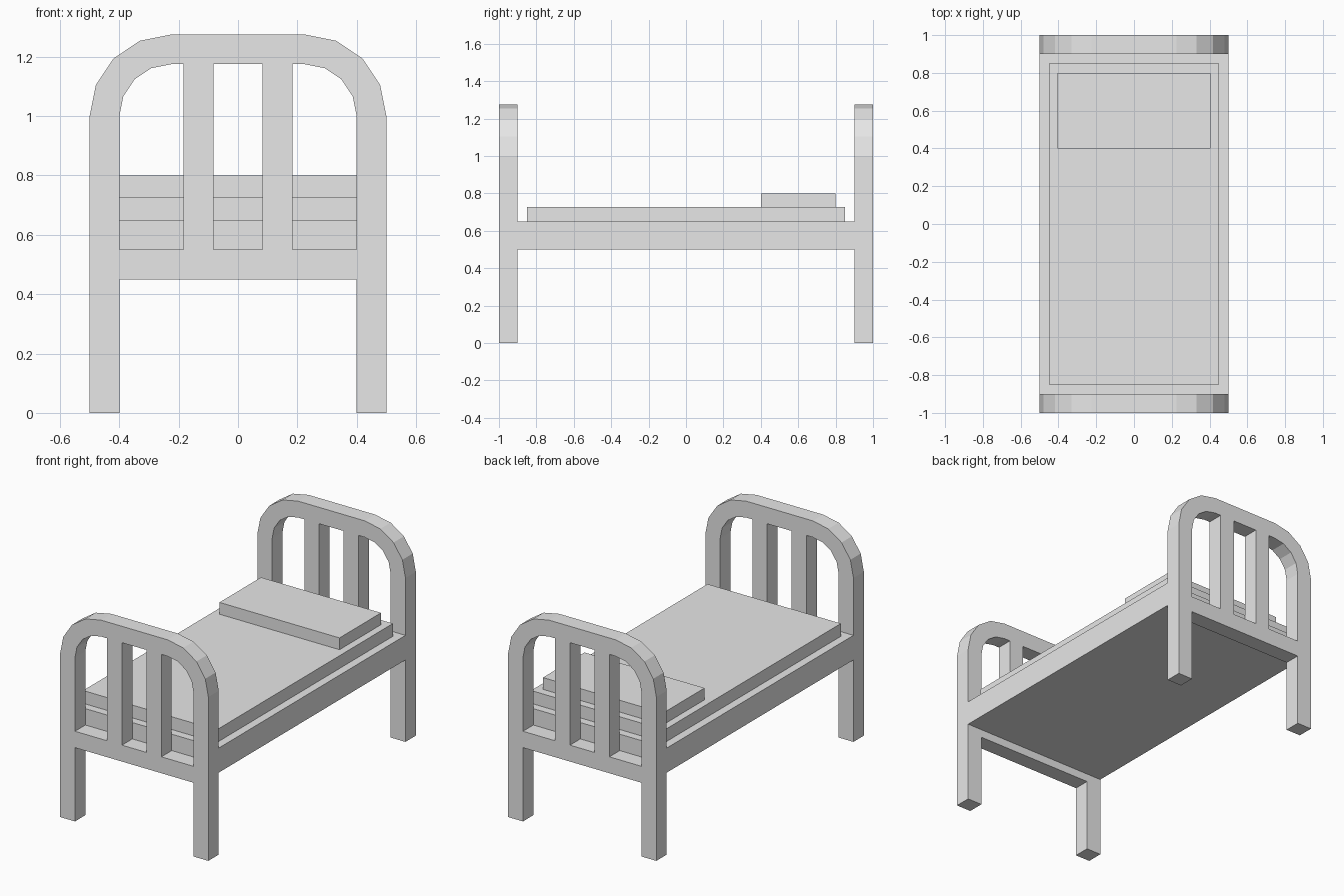
import bpy
from math import sin, cos, pi

cube = bpy.data.objects.get("Cube")
if cube:
    bpy.data.objects.remove(cube, do_unlink=True)

grey = bpy.data.materials.new("plain_grey")
grey.use_nodes = True
colour = (0.8, 0.8, 0.8, 1)
grey.diffuse_color = colour
grey.node_tree.nodes["Principled BSDF"].inputs["Base Color"].default_value = colour


def box(name, low, high):
    """Flat-sided block between two corners."""
    centre = [(a + b) / 2 for a, b in zip(low, high)]
    bpy.ops.mesh.primitive_cube_add(size=1, location=centre)
    ob = bpy.context.object
    ob.name = name
    ob.scale = [b - a for a, b in zip(low, high)]
    bpy.ops.object.transform_apply(location=False, rotation=False, scale=True)
    ob.data.materials.append(grey)


def corner(radius):
    """Rounded upper corner in four straight steps, from the side up to the top."""
    return [(0.225 + radius * cos(i * pi / 8), 1 + radius * sin(i * pi / 8))
            for i in range(5)]


def mirrored(points):
    return [(-x, z) for x, z in reversed(points)]


def end_frame(name, y):
    """Arched end with legs, cross rail and two upright slats."""
    half = [(0.4, 0.45), (0.4, 0), (0.5, 0)] + corner(0.275)
    side_hole = [(0.183, 0.55), (0.4, 0.55)] + corner(0.175) + [(0.183, 1.175)]
    mid_hole = [(0.083, 0.55), (0.083, 1.175)]
    loops = [half + mirrored(half), side_hole, mirrored(side_hole),
             mid_hole + mirrored(mid_hole)]

    curve = bpy.data.curves.new(name, "CURVE")
    curve.dimensions = "2D"
    curve.fill_mode = "BOTH"
    curve.extrude = 0.05
    for loop in loops:
        spline = curve.splines.new("POLY")
        spline.points.add(len(loop) - 1)
        for point, (x, z) in zip(spline.points, loop):
            point.co = (x, z, 0, 1)
        spline.use_cyclic_u = True
    curve.materials.append(grey)

    ob = bpy.data.objects.new(name, curve)
    bpy.context.collection.objects.link(ob)
    ob.location.y = y
    ob.rotation_euler.x = pi / 2
    bpy.ops.object.select_all(action="DESELECT")
    ob.select_set(True)
    bpy.context.view_layer.objects.active = ob
    bpy.ops.object.convert(target="MESH")
    bpy.ops.object.shade_flat()


# Arched ends
end_frame("headboard", 0.95)
end_frame("footboard", -0.95)

# Base and bedding
box("bed_base", (-0.5, -0.9, 0.5), (0.5, 0.9, 0.65))
box("mattress", (-0.45, -0.85, 0.65), (0.45, 0.85, 0.728))
box("pillow", (-0.405, 0.4, 0.728), (0.405, 0.8, 0.8))
